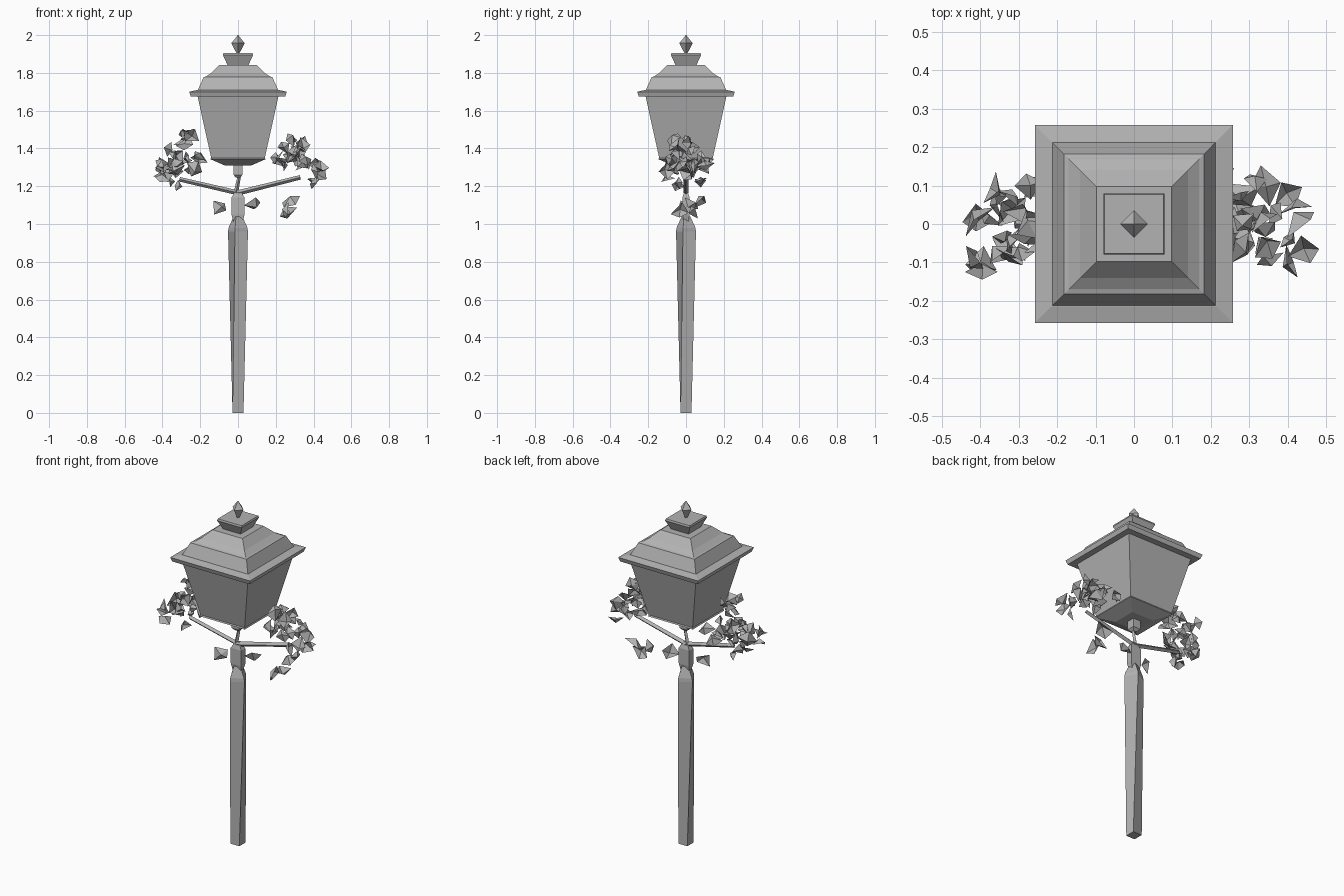
import bpy, bmesh, math, random
from mathutils import Vector, Euler

if "Cube" in bpy.data.objects:
    bpy.data.objects.remove(bpy.data.objects["Cube"], do_unlink=True)

random.seed(7)
metal = bpy.data.materials.new("plain grey")
metal.use_nodes = True
GREY = (0.45, 0.45, 0.45, 1)
metal.diffuse_color = GREY
metal.node_tree.nodes["Principled BSDF"].inputs["Base Color"].default_value = GREY


def finish(name, bm):
    mesh = bpy.data.meshes.new(name)
    bm.to_mesh(mesh)
    bm.free()
    mesh.materials.append(metal)
    obj = bpy.data.objects.new(name, mesh)
    bpy.context.collection.objects.link(obj)


def square_loft(name, sections, turns=None, depth=1):
    """Square rings stacked upward: (half width, height), optional turn per ring in degrees."""
    bm = bmesh.new()
    rings = []
    for i, (half, z) in enumerate(sections):
        ring = []
        for k in range(4):
            a = math.radians(45 + 90 * k + (turns[i] if turns else 0))
            r = half * math.sqrt(2)
            ring.append(bm.verts.new((r * math.cos(a), depth * r * math.sin(a), z)))
        rings.append(ring)
    for low, high in zip(rings, rings[1:]):
        for k in range(4):
            n = (k + 1) % 4
            bm.faces.new((low[k], low[n], high[n], high[k]))
    bm.faces.new(rings[0][::-1])
    bm.faces.new(rings[-1])
    finish(name, bm)


def rod(name, start, end, r1, r2):
    """Tapered four-sided bar between two points."""
    start, end = Vector(start), Vector(end)
    axis = end - start
    bm = bmesh.new()
    bmesh.ops.create_cone(bm, cap_ends=True, segments=4, radius1=r1, radius2=r2, depth=axis.length)
    turn = axis.to_track_quat("Z", "Y").to_matrix().to_4x4()
    turn.translation = (start + end) / 2
    bm.transform(turn)
    finish(name, bm)


def petal(bm, at, size):
    """Open, crumpled cup of four triangles facing a random way."""
    spin = Euler([random.uniform(0, math.tau) for _ in range(3)]).to_matrix()
    apex = bm.verts.new(at - spin @ Vector((0, 0, size / 3)))
    rim = []
    for k in range(4):
        a = math.tau * k / 4 + random.uniform(-0.3, 0.3)
        r = size * random.uniform(0.55, 1.1)
        p = Vector((r * math.cos(a), r * math.sin(a), size * random.uniform(-0.1, 0.6)))
        rim.append(bm.verts.new(at + spin @ p))
    for k in range(4):
        bm.faces.new((apex, rim[k], rim[(k + 1) % 4]))


# Post, twisted slightly toward the top, with a flat collar
square_loft("post", [(0.029, 0), (0.039, 0.96), (0.037, 0.98), (0.018, 1.04)], [0, 28, 28, 20])
square_loft("post_collar", [(0.022, 1.0), (0.034, 1.05), (0.034, 1.14), (0.012, 1.18)], depth=0.55)
rod("lantern_stalk", (-0.014, 0, 1.15), (0.008, 0, 1.26), 0.012, 0.009)
square_loft("lantern_neck", [(0.01, 1.245), (0.024, 1.26), (0.024, 1.315)])

# Lantern body and stepped roof
square_loft("lantern_base", [(0.07, 1.31), (0.146, 1.343), (0.14, 1.355)])
square_loft("lantern_body", [(0.142, 1.35), (0.215, 1.68)])
square_loft("roof_rim", [(0.25, 1.675), (0.258, 1.70), (0.215, 1.71)])
square_loft("roof_lower", [(0.215, 1.705), (0.182, 1.777), (0.172, 1.78)])
square_loft("roof_upper", [(0.172, 1.779), (0.14, 1.8), (0.097, 1.843)])
square_loft("roof_cap", [(0.055, 1.84), (0.08, 1.895), (0.077, 1.905)])
square_loft("finial", [(0.004, 1.9), (0.025, 1.957), (0.001, 2.0)], [45, 45, 45])

# Side arms
rod("right_arm", (0, 0, 1.165), (-0.31, 0, 1.237), 0.013, 0.012)
rod("left_arm", (0, 0, 1.165), (0.33, 0, 1.247), 0.014, 0.012)

# Petals and leaves around each arm, given as (x, z)
CLUSTERS = {
    "right_leaves": [(-.29, 1.48), (-.23, 1.45), (-.28, 1.42), (-.35, 1.38), (-.22, 1.37),
                     (-.43, 1.32), (-.37, 1.31), (-.31, 1.35), (-.25, 1.30), (-.40, 1.24),
                     (-.32, 1.27), (-.34, 1.22), (-.27, 1.34), (-.39, 1.28), (-.33, 1.32)],
    "left_leaves": [(.28, 1.46), (.35, 1.41), (.26, 1.40), (.21, 1.35), (.30, 1.35),
                    (.36, 1.34), (.43, 1.31), (.39, 1.24), (.24, 1.32), (.41, 1.28),
                    (.31, 1.40), (.28, 1.36), (.36, 1.30)],
}
for name, spots in CLUSTERS.items():
    bm = bmesh.new()
    for i, (x, z) in enumerate(spots):
        spread = 0.12 if z < 1.4 else 0.07
        y = spread * (((i * 0.618) % 1) * 2 - 1)
        for side in (y, y - math.copysign(spread, y)):
            shift = random.uniform(-0.02, 0.02)
            petal(bm, Vector((x + shift, side, z - shift)), random.uniform(0.04, 0.056))
    finish(name, bm)

# Loose leaves hanging below the arms
bm = bmesh.new()
for spot in [(-.09, -.02, 1.09), (.09, .02, 1.1), (.25, -.03, 1.07), (.28, .07, 1.13), (.27, .03, 1.06)]:
    petal(bm, Vector(spot), 0.055)
finish("hanging_leaves", bm)
